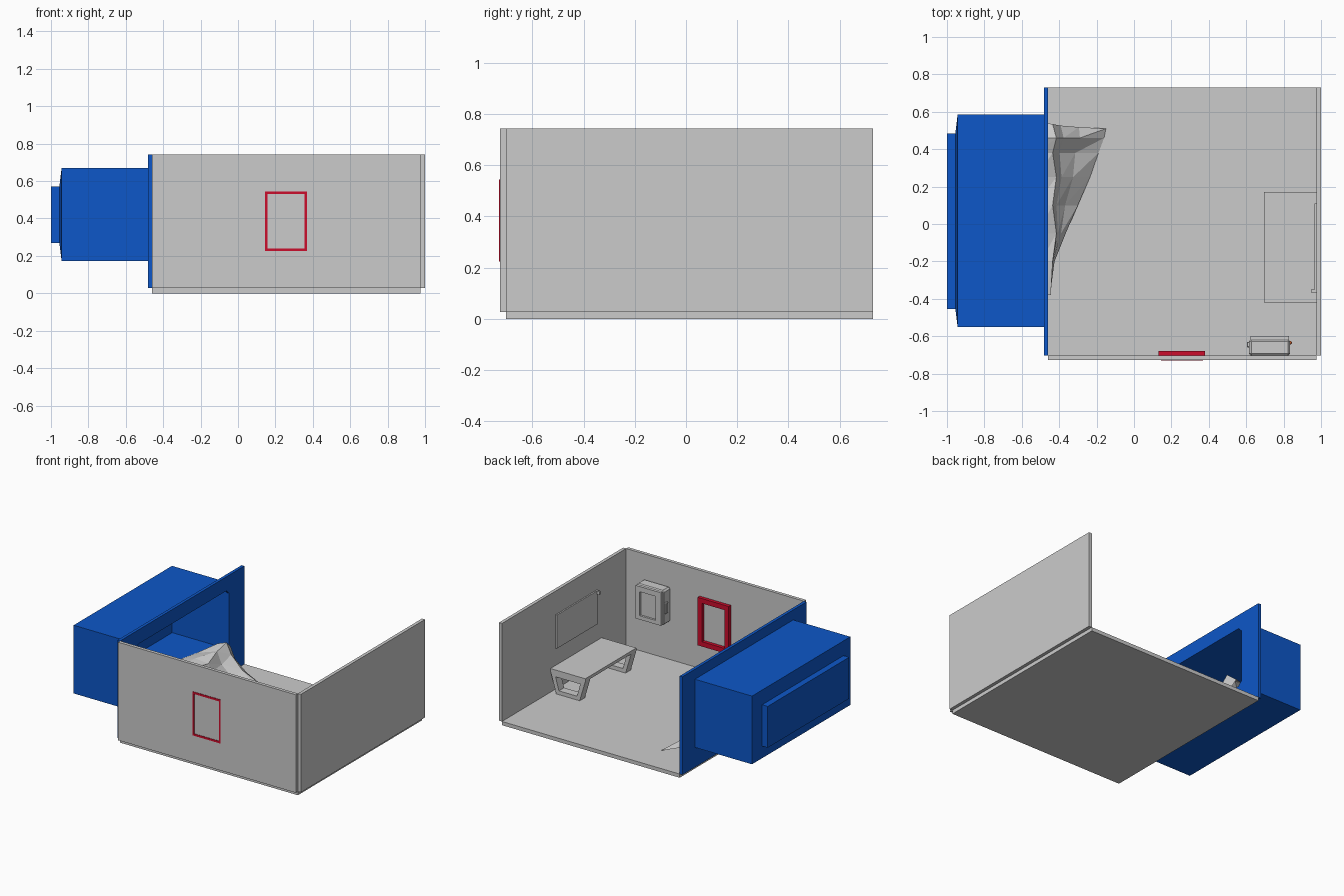
import bpy, bmesh, math

if "Cube" in bpy.data.objects:
    bpy.data.objects.remove(bpy.data.objects["Cube"])


def mat(name, col):
    m = bpy.data.materials.new(name)
    m.diffuse_color = (*col, 1)
    m.use_nodes = True
    m.node_tree.nodes["Principled BSDF"].inputs["Base Color"].default_value = m.diffuse_color
    return m


BLUE = mat("blue", (0.004, 0.095, 0.58))
RED = mat("red", (0.6, 0.004, 0.025))
ORANGE = mat("orange", (0.6, 0.12, 0.03))


def finish(name, bm, m=None):
    bmesh.ops.remove_doubles(bm, verts=bm.verts, dist=1e-5)
    bmesh.ops.recalc_face_normals(bm, faces=bm.faces)
    me = bpy.data.meshes.new(name)
    bm.to_mesh(me)
    bm.free()
    ob = bpy.data.objects.new(name, me)
    bpy.context.collection.objects.link(ob)
    if m:
        me.materials.append(m)
    return ob


def box(name, lo, hi, m=None, bevel=0):
    bm = bmesh.new()
    bmesh.ops.create_cube(bm, size=1)
    for v in bm.verts:
        v.co = [lo[i] + (v.co[i] + 0.5) * (hi[i] - lo[i]) for i in range(3)]
    if bevel:
        bmesh.ops.bevel(bm, geom=bm.edges[:], offset=bevel, segments=1, affect='EDGES')
    return finish(name, bm, m)


def loft(name, rings, m=None, caps=True, loop=False):
    bm = bmesh.new()
    vs = [[bm.verts.new(p) for p in r] for r in rings]
    n = len(vs[0])
    pairs = list(zip(vs, vs[1:])) + ([(vs[-1], vs[0])] if loop else [])
    for a, b in pairs:
        for i in range(n):
            j = (i + 1) % n
            bm.faces.new((a[i], a[j], b[j], b[i]))
    if caps and not loop:
        bm.faces.new(vs[0])
        bm.faces.new(vs[-1])
    return finish(name, bm, m)


# floor and plain walls
box("floor", (-0.46, -0.703, 0), (0.976, 0.73, 0.027))
box("front_wall", (-0.46, -0.727, 0.027), (0.976, -0.703, 0.743))
box("right_wall", (0.976, -0.703, 0.027), (1.0, 0.73, 0.743))


# blue wall with hollow bunk alcove, lofted from the alcove back outwards
def ring(x, y0, y1, z0, z1, c=1e-7):
    return [(x, y0 + c, z0), (x, y1 - c, z0), (x, y1, z0 + c), (x, y1, z1 - c),
            (x, y1 - c, z1), (x, y0 + c, z1), (x, y0, z1 - c), (x, y0, z0 + c)]


opening = (-0.52, 0.555, 0.20, 0.64)
wall = (-0.703, 0.73, 0.027, 0.743)
shell = (-0.55, 0.585, 0.172, 0.67)
slab = (-0.455, 0.485, 0.27, 0.572)
loft("bunk_wall", [ring(-0.92, *opening), ring(-0.48, *opening), ring(-0.48, *opening, 0.03),
                   ring(-0.46, *opening, 0.03), ring(-0.46, *wall), ring(-0.482, *wall),
                   ring(-0.482, *shell), ring(-0.943, *shell), ring(-0.955, *slab),
                   ring(-1.0, *slab)], BLUE)


# rectangular or trapezoid frames made from an outer and an inner outline
def frame(name, outer, inner, y0, y1, m=None):
    def at(pts, y):
        return [(x, y, z) for x, z in pts]
    return loft(name, [at(outer, y0), at(outer, y1), at(inner, y1), at(inner, y0)], m, loop=True)


def rect(x0, x1, z0, z1):
    return [(x0, z0), (x1, z0), (x1, z1), (x0, z1)]


# window frame: thin rim outside, wide rim inside
frame("window_outer_rim", rect(0.145, 0.368, 0.225, 0.545), rect(0.157, 0.356, 0.24, 0.53),
      -0.73, -0.72, RED)
frame("window_inner_frame", rect(0.13, 0.38, 0.205, 0.555), rect(0.165, 0.345, 0.24, 0.52),
      -0.705, -0.678, RED)

# bench with trapezoid loop legs
box("bench_top", (0.695, -0.42, 0.178), (0.976, 0.17, 0.2))
for name, y0, y1 in (("bench_leg_front", -0.42, -0.36), ("bench_leg_back", 0.11, 0.17)):
    frame(name, [(0.74, 0.027), (0.93, 0.027), (0.976, 0.18), (0.695, 0.18)],
          [(0.762, 0.055), (0.908, 0.055), (0.935, 0.15), (0.735, 0.15)], y0, y1)

# thin panel on the right wall, with a small tab
box("wall_panel", (0.966, -0.36, 0.325), (0.978, 0.11, 0.57))
box("panel_tab", (0.946, -0.365, 0.545), (0.978, -0.35, 0.57))

# wall cabinet with recessed door, latch and knob
box("cabinet", (0.615, -0.705, 0.305), (0.835, -0.615, 0.56), bevel=0.012)
frame("cabinet_door_frame", rect(0.622, 0.828, 0.312, 0.553), rect(0.665, 0.795, 0.34, 0.515),
      -0.62, -0.6)
box("cabinet_latch", (0.603, -0.66, 0.39), (0.62, -0.63, 0.47), bevel=0.004)
bm = bmesh.new()
bmesh.ops.create_uvsphere(bm, u_segments=8, v_segments=6, radius=0.009)
for v in bm.verts:
    v.co.x += 0.836
    v.co.y -= 0.635
    v.co.z += 0.46
finish("cabinet_knob", bm, ORANGE)

# crumpled blanket: each column is y, tip x, tip z, ridge height, inner x
cols = [(-0.38, -0.452, 0.19, 0.207, -0.50), (-0.20, -0.425, 0.13, 0.225, -0.56),
        (-0.05, -0.365, 0.07, 0.215, -0.62), (0.10, -0.30, 0.04, 0.24, -0.62),
        (0.25, -0.235, 0.032, 0.225, -0.63), (0.38, -0.19, 0.03, 0.26, -0.60),
        (0.46, -0.16, 0.03, 0.30, -0.56), (0.51, -0.15, 0.03, 0.24, -0.53)]
bm = bmesh.new()
grid = []
for i, (y, tx, tz, rz, ix) in enumerate(cols):
    fold = 0.02 * (-1) ** i if i else 0
    rx = -0.445 + (0.01 + max(0, fold)) * (i > 0)
    pts = [(ix, 0.205), ((ix + rx) / 2, (0.205 + rz) / 2 + max(0, fold)), (rx, rz)]
    for t in (0.33, 0.66, 1):
        s = t ** 1.7 * (tx - rx)
        pts.append((rx + s, rz + (tz - rz) * t + (fold * 0.5 if t < 1 else 0)))
    row = []
    for k, (x, z) in enumerate(pts):
        edge = 0.04 * (1 - k / 5) if i == len(cols) - 1 else 0
        row.append(bm.verts.new((x, y + edge, z)))
    grid.append(row)
for a, b in zip(grid, grid[1:]):
    for k in range(len(a) - 1):
        bm.faces.new((a[k], a[k + 1], b[k + 1]))
        bm.faces.new((a[k], b[k + 1], b[k]))
finish("blanket", bm)
